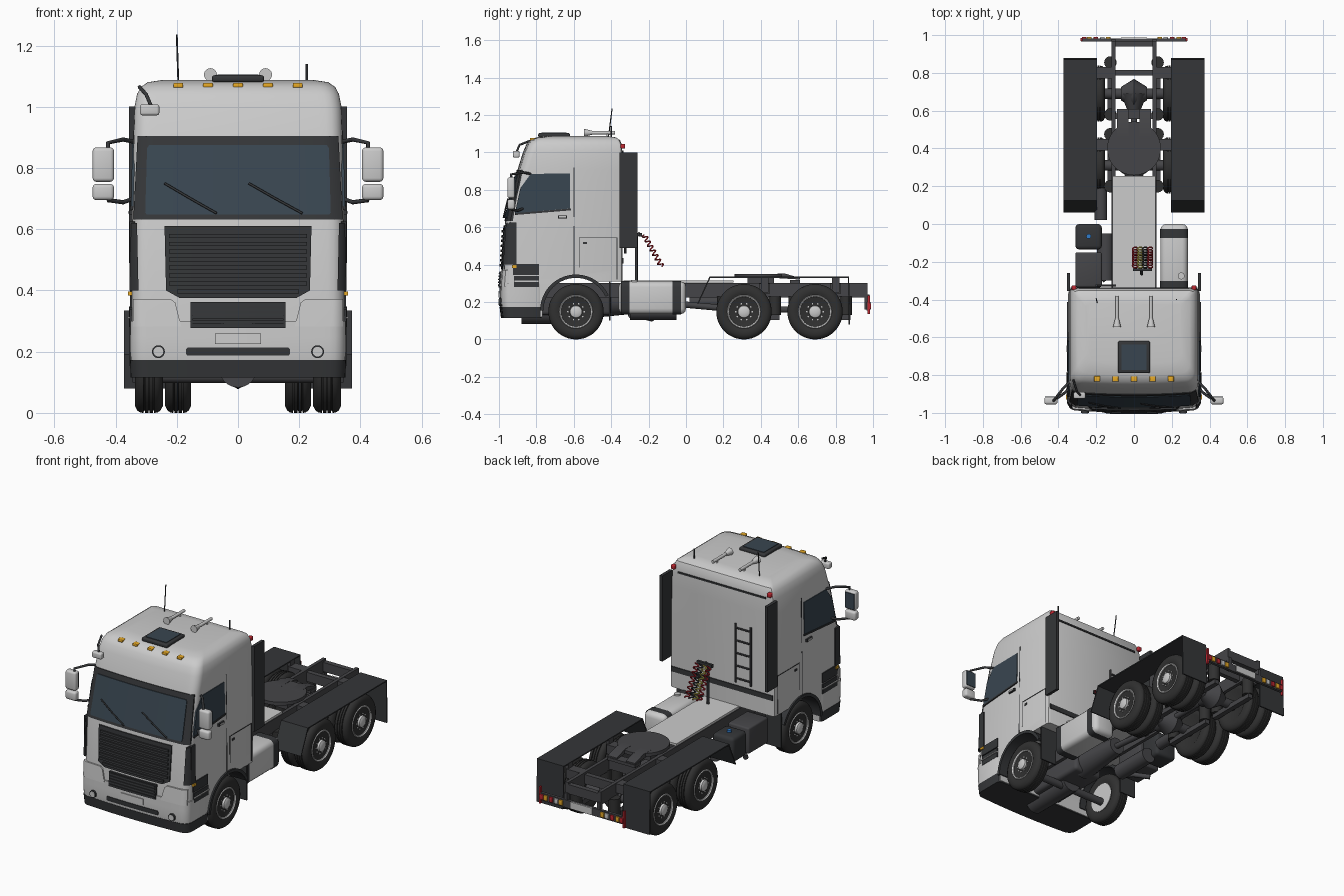
import bpy, bmesh
from math import sin, cos, pi, radians, sqrt
from mathutils import Vector, Matrix

if "Cube" in bpy.data.objects:
    bpy.data.objects.remove(bpy.data.objects["Cube"])

def mat(name, c):
    m = bpy.data.materials.new(name)
    m.diffuse_color = (*c, 1)
    m.use_nodes = True
    m.node_tree.nodes["Principled BSDF"].inputs["Base Color"].default_value = m.diffuse_color
    return m

DARK, TYRE = mat("dark_plastic", (.035, .037, .04)), mat("rubber", (.03, .03, .03))
GLASS, ORANGE = mat("glass", (.04, .06, .08)), mat("amber", (.8, .4, .02))
RED, BLUE, STEEL = mat("red", (.5, .02, .03)), mat("blue", (.03, .2, .6)), mat("chassis", (.06, .06, .065))
YELLOW = mat("yellow", (.7, .6, .1))

def finish(name, bm, m=None, mir=False):
    bmesh.ops.recalc_face_normals(bm, faces=bm.faces[:])
    me = bpy.data.meshes.new(name)
    bm.to_mesh(me)
    bm.free()
    o = bpy.data.objects.new(name, me)
    bpy.context.collection.objects.link(o)
    if m: me.materials.append(m)
    if mir: o.modifiers.new("mirror", 'MIRROR')
    smooth(o)
    return o

def smooth(o):
    bpy.ops.object.select_all(action='DESELECT')
    o.select_set(True)
    bpy.context.view_layer.objects.active = o
    bpy.ops.object.shade_smooth_by_angle(angle=radians(32))

def box(name, x0, x1, y0, y1, z0, z1, m=None, bev=0, mir=False):
    bm = bmesh.new()
    M = Matrix.Translation(((x0+x1)/2, (y0+y1)/2, (z0+z1)/2)) @ Matrix.Diagonal((x1-x0, y1-y0, z1-z0, 1))
    bmesh.ops.create_cube(bm, size=1, matrix=M)
    if bev: bmesh.ops.bevel(bm, geom=bm.edges[:], offset=bev, segments=3, profile=.5, affect='EDGES')
    return finish(name, bm, m, mir)

def cyls(name, items, m=None, mir=False, seg=24):
    bm = bmesh.new()
    for p0, p1, r, *r2 in items:
        a, b = Vector(p0), Vector(p1)
        M = Matrix.Translation((a+b)/2) @ (b-a).to_track_quat('Z', 'Y').to_matrix().to_4x4()
        bmesh.ops.create_cone(bm, cap_ends=True, segments=seg, radius1=r, radius2=r2[0] if r2 else r,
                              depth=(b-a).length, matrix=M)
    return finish(name, bm, m, mir)

def tube(name, pts, r, m):
    cu = bpy.data.curves.new(name, 'CURVE')
    cu.dimensions, cu.bevel_depth, cu.bevel_resolution, cu.use_fill_caps = '3D', r, 2, True
    sp = cu.splines.new('POLY')
    sp.points.add(len(pts)-1)
    for p, q in zip(sp.points, pts): p.co = (*q, 1)
    cu.materials.append(m)
    bpy.context.collection.objects.link(bpy.data.objects.new(name, cu))

def rings(name, loops, m=None, mir=False, caps=True):
    bm = bmesh.new()
    vs = [[bm.verts.new(p) for p in l] for l in loops]
    n = len(vs[0])
    for a, b in zip(vs, vs[1:]):
        for i in range(n): bm.faces.new((a[i], a[(i+1) % n], b[(i+1) % n], b[i]))
    if caps: bm.faces.new(vs[0]); bm.faces.new(vs[-1])
    return finish(name, bm, m, mir)

def prism(name, poly, x0, x1, m=None, mir=False):
    return rings(name, [[(x, y, z) for y, z in poly] for x in (x0, x1)], m, mir)

def lathe(name, prof, y, z, m=None, seg=40):
    return rings(name, [[(x, y+r*cos(2*pi*i/seg), z+r*sin(2*pi*i/seg)) for i in range(seg)] for r, x in prof], m, True)

# cab shape: height, front y, half width, back y
LEVELS = [(.12, -.982, .343, -.34), (.2, -.992, .346, -.34), (.3, -.99, .347, -.34), (.375, -.983, .347, -.34),
          (.63, -.968, .346, -.34), (.91, -.9, .341, -.34), (1.0, -.872, .338, -.34), (1.04, -.855, .33, -.343),
          (1.065, -.835, .317, -.352), (1.08, -.8, .295, -.375), (1.087, -.74, .25, -.42)]

def level(z):
    for a, b in zip(LEVELS, LEVELS[1:]):
        if z <= b[0]:
            t = (z-a[0])/(b[0]-a[0])
            return [p+(q-p)*t for p, q in zip(a, b)]
    return LEVELS[-1]

def front(x, z, off=0):
    _, f, w, _ = level(z)
    w, r = w+off, .045
    a = min(r, max(0, abs(x)-w+r))
    return f-off+.014*(x/w)**2+r-sqrt(r*r-a*a)

def loft(name, zs, off=0, back=None, m=None):
    loops = []
    for z in zs:
        _, f, w, b = level(z)
        w, b = w+off, b if back is None else back
        xs = [w*sin(t/14*pi/2) for t in range(-14, 15)]
        loops.append([(x, front(x, z, off), z) for x in xs] + [(s*(w-d), b-e, z) for s, d, e in
                     ((1, 0, .02), (1, .006, .006), (1, .02, 0), (-1, .02, 0), (-1, .006, .006), (-1, 0, .02))])
    return rings(name, loops, m)

def panel(name, rows, off, m=None, mir=False, n=24):
    bm = bmesh.new()
    g = [[bm.verts.new((x, front(x, z, off), z)) for x in [a+(b-a)*i/n for i in range(n+1)]] for z, a, b in rows]
    for r, q in zip(g, g[1:]):
        for i in range(n): bm.faces.new((r[i], r[i+1], q[i+1], q[i]))
    ex = bmesh.ops.extrude_edge_only(bm, edges=[e for e in bm.edges if e.is_boundary])
    bmesh.ops.translate(bm, verts=[v for v in ex['geom'] if isinstance(v, bmesh.types.BMVert)], vec=(0, .014, 0))
    return finish(name, bm, m, mir)

def side(name, poly, off, m=None):
    return rings(name, [[(level(z)[2]+o, y, z) for y, z in poly] for o in (-.01, off)], m, True)

def rect(y0, y1, z0, z1): return [(y0, z0), (y1, z0), (y1, z1), (y0, z1)]
def arc(r, a0, a1, n=20): return [(-.588+r*cos(radians(a0+(a1-a0)*i/n)), .155+r*sin(radians(a0+(a1-a0)*i/n))) for i in range(n+1)]

# cab shell with wheel arches cut out
cab = loft("cab_shell", [l[0] for l in LEVELS])
cutter = prism("arch_cutter", [(-.3, .05), (-.3, .31)] + arc(.18, 59.5, 180) + [(-.768, .05)], -.5, .5)
md = cab.modifiers.new("cut", 'BOOLEAN')
md.operation, md.object = 'DIFFERENCE', cutter
bpy.context.view_layer.objects.active = cab
bpy.ops.object.modifier_apply(modifier="cut")
bpy.data.objects.remove(cutter)
smooth(cab)
prism("wheel_arch_lip", arc(.192, 25, 180) + arc(.174, 180, 25), .24, .356, DARK, True)
loft("bumper", [.17, .2, .25, .3], .006, -.775)
loft("bumper_skirt", [.115, .14, .172], .008, -.773, DARK)

# front panels, grille and lamps
panel("windscreen_frame", [(.632, -.342, .342), (.905, -.328, .328)], .004, DARK)
panel("windscreen", [(.648, -.298, .298), (.655, -.303, .303), (.865, -.297, .297), (.875, -.29, .29)], .008, GLASS)
panel("grille", [(.375, -.19, .19), (.40, -.235, .235), (.61, -.24, .24)], .007, DARK)
for i in range(8):
    z, h = .39+i*.026, .2 if i == 0 else .225
    panel("grille_slat", [(z, -h, h), (z+.013, -h, h)], .015, DARK)
panel("lower_grille", [(.278, -.155, .155), (.363, -.155, .155)], .012, DARK)
for i in range(5):
    panel("lower_grille_slat", [(.285+i*.016, -.148, .148), (.293+i*.016, -.148, .148)], .016, DARK)
panel("bumper_slot", [(.187, -.165, .165), (.193, -.17, .17), (.207, -.17, .17), (.213, -.165, .165)], .01, DARK)
panel("front_plate", [(.225, -.075, .075), (.26, -.075, .075)], .011)
panel("headlamp", [(.282, .185, .343), (.36, .205, .343), (.372, .22, .343)], .008, None, True)
panel("corner_deflector", [(.4, .325, .354), (.62, .33, .352)], .01, DARK, True)
cyls("fog_lamp_ring", [((.26, -.975, .2), (.26, -1.0, .2), .021)], DARK, True)
cyls("fog_lamp", [((.26, -.975, .2), (.26, -1.002, .2), .016)], None, True)
for a, b in ((-.24, -.07), (.035, .21)):
    tube("wiper", [(a, front(a, .75, .014), .75), ((a+b)/2, front((a+b)/2, .7, .016), .7), (b, front(b, .652, .014), .652)], .004, DARK)

# cab sides
win = [(-.915, .675), (-.62, .7), (-.62, .887), (-.83, .885), (-.885, .81)]
side("door_window", win, .004, GLASS)
side("window_sill", [(-.915, .675), (-.915, .665), (-.615, .69), (-.615, .7)], .007, DARK)
side("deflector_side", rect(-.945, -.905, .4, .625), .008, DARK)
side("door_gap", rect(-.602, -.597, .34, .92), .002, DARK)
for r in (rect(-.57, -.37, .542, .546), rect(-.573, -.569, .385, .546), rect(-.371, -.367, .32, .546)):
    side("locker_gap", r, .002, DARK)
side("locker_latch", rect(-.55, -.53, .51, .522), .004, DARK)
side("door_handle", rect(-.685, -.635, .647, .663), .01, DARK)
side("handle_plate", rect(-.678, -.642, .651, .659), .013)
side("upper_step", rect(-.925, -.785, .345, .402), .006, DARK)
side("lower_step", rect(-.92, -.785, .28, .338), .008, DARK)
side("step_tread", rect(-.92, -.785, .308, .314), .014)
side("side_marker", rect(-.93, -.905, .383, .397), .013, ORANGE)
prism("rear_side_fairing", rect(-.355, -.26, .49, 1.0), .338, .356, DARK, True)

# mirrors
box("main_mirror", .405, .475, -.955, -.915, .755, .867, None, .012, True)
box("wide_mirror", .405, .475, -.955, -.915, .695, .748, None, .012, True)
box("mirror_glass", .41, .47, -.916, -.912, .765, .857, GLASS, 0, True)
for s in (1, -1):
    tube("mirror_arm_upper", [(s*.335, -.83, .885), (s*.375, -.87, .893), (s*.425, -.935, .882), (s*.425, -.935, .86)], .007, DARK)
    tube("mirror_arm_lower", [(s*.34, -.87, .7), (s*.375, -.9, .688), (s*.425, -.935, .695)], .007, DARK)
box("front_mirror", -.32, -.257, -.925, -.89, .972, 1.008, None, .008)
tube("front_mirror_arm", [(-.322, -.825, 1.065), (-.3, -.89, 1.04), (-.285, -.905, 1.005)], .006, DARK)

# roof equipment
for x in (-.195, -.098, 0, .098, .195):
    box("roof_marker", x-.016, x+.016, -.835, -.805, 1.062, 1.078, ORANGE, .004)
box("roof_hatch", -.085, .085, -.79, -.62, 1.08, 1.103, DARK, .008)
box("hatch_glass", -.067, .067, -.772, -.638, 1.1, 1.106, GLASS)
cyls("air_horn", [((.09, -.38, 1.105), (.09, -.5, 1.105), .009), ((.09, -.5, 1.105), (.09, -.545, 1.105), .01, .021),
                  ((.09, -.42, 1.08), (.09, -.42, 1.105), .006)], None, True)
tube("tall_antenna", [(-.195, -.415, 1.08), (-.2, -.395, 1.235)], .003, DARK)
tube("short_antenna", [(.225, -.4, 1.08), (.225, -.4, 1.14)], .004, DARK)

# cab back
box("rear_top_strip", -.29, .29, -.342, -.335, 1.0, 1.01, DARK)
box("rear_lower_strip", -.335, .335, -.343, -.335, .405, .435, DARK)
box("rear_marker", .305, .33, -.35, -.325, 1.02, 1.045, RED, .005, True)
cyls("ladder", [((x, -.325, .46), (x, -.325, .81), .006) for x in (-.2, -.1)] +
     [((-.2, -.325, .485+i*.075), (-.1, -.325, .485+i*.075), .005) for i in range(5)], STEEL, seg=10)

# air lines and post
tube("hose_post", [(.04, -.265, .3), (.04, -.265, .55), (.04, -.245, .57)], .008, DARK)
box("hose_bracket", -.005, .095, -.25, -.235, .55, .57, DARK)
A, B = Vector((0, -.225, .56)), Vector((0, -.13, .39))
N = (B-A).cross(Vector((1, 0, 0))).normalized()
for x, m in ((.005, RED), (.032, YELLOW), (.058, DARK), (.085, RED)):
    tube("air_hose", [A+(B-A)*i/84+Vector((x, 0, 0))+.013*(Vector((1, 0, 0))*cos(i*pi/6)+N*sin(i*pi/6)) for i in range(85)], .004, m)

# chassis
box("chassis_rail", .098, .118, -.9, .97, .225, .302, STEEL, 0, True)
for y in (-.3, 0, .2, .57, .8, .955):
    box("cross_member", -.1, .1, y-.015, y+.015, .235, .29, STEEL)
box("catwalk", -.115, .115, -.335, .255, .303, .316)
box("engine", -.095, .095, -.9, -.4, .13, .3, STEEL, .02)
cyls("oil_pan", [((0, -.88, .145), (0, -.55, .145), .062)], STEEL)
cyls("gearbox", [((0, -.45, .2), (0, -.15, .2), .08, .05)], STEEL)
cyls("drive_shaft", [((0, -.16, .2), (0, .28, .16), .017), ((0, .35, .16), (0, .65, .16), .017)], STEEL)
cyls("front_axle", [((-.27, -.588, .12), (.27, -.588, .12), .022)], STEEL)
for y in (.31, .69):
    cyls("rear_axle", [((-.27, y, .148), (.27, y, .148), .028), ((-.07, y, .155), (0, y, .155), .035, .078),
                       ((0, y, .155), (.07, y, .155), .078, .035), ((0, y-.1, .16), (0, y, .16), .03, .07)], STEEL)
    cyls("air_spring", [((.125, y+d, .13), (.125, y+d, .23), .033) for d in (-.11, .165)], TYRE, True)
    box("spring_beam", .11, .14, y-.13, y+.19, .105, .135, STEEL, 0, True)
    box("mudguard_bracket", .118, .21, y-.02+.1, y+.04+.1, .245, .3, STEEL, 0, True)
    box("mudguard_post", .2, .22, y+.09, y+.13, .25, .333, STEEL, 0, True)

# fifth wheel
cyls("fifth_wheel_plate", [((0, .4, .33), (0, .4, .35), .142)], STEEL, seg=48)
prism("fifth_wheel_ramp", [(.45, .35), (.53, .352), (.61, .328), (.61, .32), (.45, .33)], .03, .09, STEEL, True)
box("fifth_wheel_mount", -.095, .095, .33, .47, .29, .333, STEEL)
box("mount_plate", -.09, .09, .555, .61, .3, .318, STEEL)

# rear mudguards
top = [(.06, .19), (.125, .335), (.872, .335), (.878, .08)]
prism("rear_mudguard", top + [(.87, .08), (.866, .328), (.13, .328), (.066, .19)], .197, .373, DARK, True)
box("front_mud_flap", .24, .345, -.412, -.404, .1, .31, DARK, 0, True)

# tail bar with lamps
box("tail_bar", -.28, .28, .965, .982, .155, .2, STEEL)
box("tail_bar_bracket", .098, .118, .955, .98, .16, .24, STEEL, 0, True)
box("rear_plate", -.07, .07, .98, .988, .16, .2)
for x, m in ((.125, ORANGE), (.155, None), (.19, RED), (.225, ORANGE), (.252, RED)):
    box("tail_lamp", x, x+.024, .98, .99, .162, .193, m, .003, True)
box("tail_end_marker", .272, .282, .97, .985, .135, .235, RED, 0, True)

# tanks and boxes on the frame
box("fuel_tank", .14, .285, -.36, 0, .135, .31, None, .03)
for y in (-.325, -.05):
    box("tank_strap", .138, .287, y-.007, y+.007, .133, .312, DARK, .03)
cyls("fuel_cap", [((.25, -.275, .3), (.25, -.275, .318), .018)])
box("battery_box", -.31, -.17, -.335, -.15, .15, .305, STEEL, .01)
box("additive_tank", -.31, -.17, -.135, 0, .15, .3, DARK, .02)
cyls("additive_cap", [((-.24, -.065, .295), (-.24, -.065, .312), .013)], BLUE)
cyls("air_tank", [((-.175, .02, .2), (-.175, .19, .2), .033)], STEEL)
cyls("silencer", [((-.15, -.3, .15), (-.15, -.05, .15), .045)], STEEL)
tube("exhaust_pipe", [(-.15, -.3, .13), (-.2, -.24, .125), (-.27, -.18, .11)], .015, STEEL)

# wheels
def tyre(name, y, x0, x1):
    w = x1-x0
    tread = [(r, x0+w*t) for t, r in ((.2, .147), (.31, .148), (.32, .141), (.35, .141), (.36, .148), (.48, .148), (.485, .141),
             (.515, .141), (.52, .148), (.64, .148), (.65, .141), (.68, .141), (.69, .148), (.8, .147))]
    lathe(name, [(.085, x0+.008), (.1, x0), (.125, x0), (.14, x0+.008)] + tread +
          [(.14, x1-.008), (.125, x1), (.1, x1), (.085, x1-.008)], y, .148, TYRE, 48)

for y in (-.588, .31, .69):
    tyre("outer_tyre", y, .245, .337)
    if y > 0: tyre("inner_tyre", y, .153, .238)
    x = .333
    lathe("wheel_rim", [(.086, .25), (.09, x), (.087, x+.004), (.081, x), (.077, x-.02), (.058, x-.012), (.05, x-.008),
                        (.034, x-.008), (.032, x+.008), (.024, x+.013), (.004, x+.014)], y, .148)
    def ring(r, n, xa, xb, s): return [((xa, y+r*cos(2*pi*i/n), .148+r*sin(2*pi*i/n)),
                                        (xb, y+r*cos(2*pi*i/n), .148+r*sin(2*pi*i/n)), s) for i in range(n)]
    cyls("rim_holes", ring(.067, 10, x-.03, x-.013, .0075), DARK, True, 12)
    cyls("wheel_nuts", ring(.044, 10, x-.015, x, .0045), None, True, 6)
